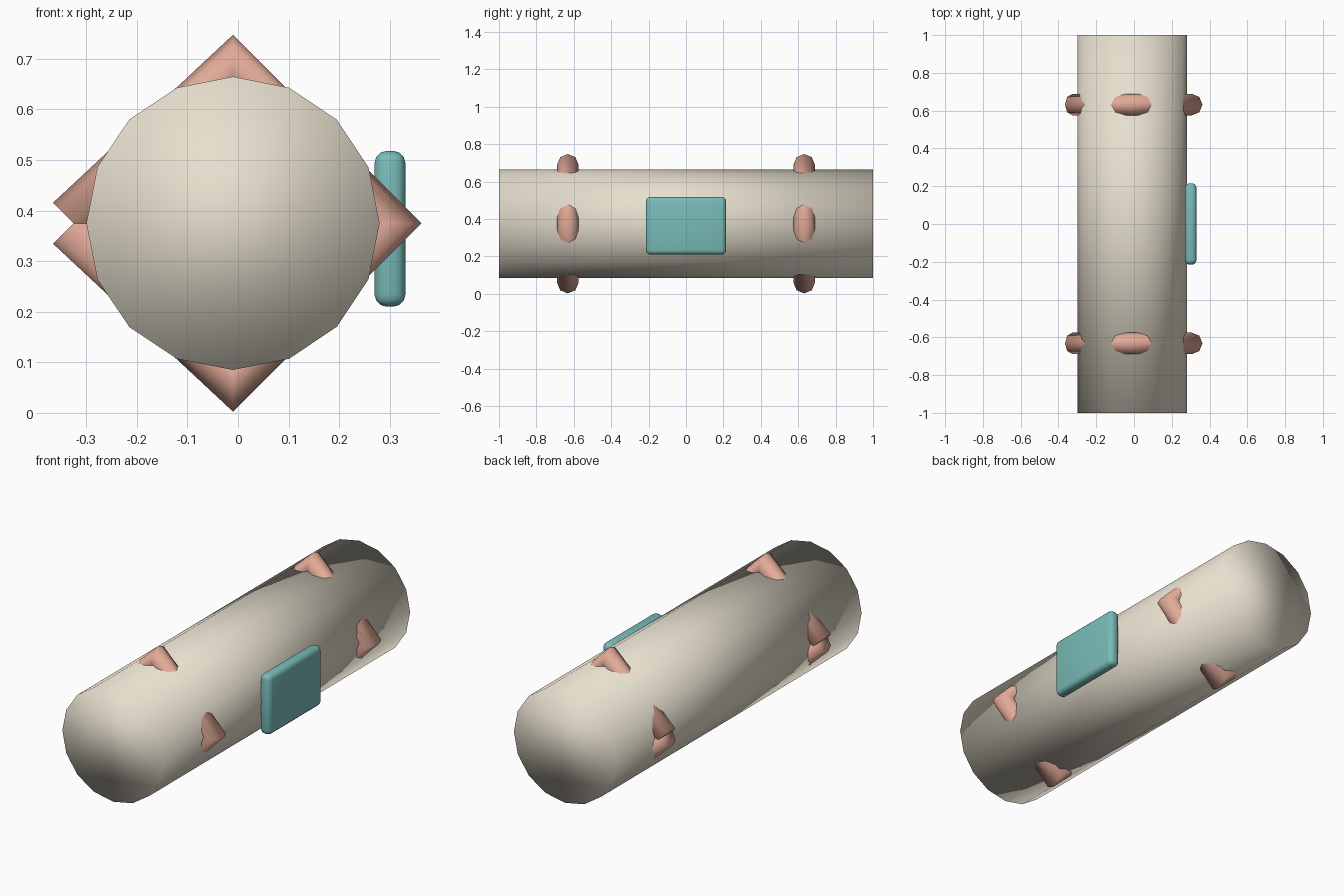
import bpy, bmesh
from math import pi, sin, cos
from mathutils import Vector, Matrix

if "Cube" in bpy.data.objects:
    bpy.data.objects.remove(bpy.data.objects["Cube"])

CX, CZ = -0.01, 0.375   # axis of the body


def material(name, rgb):
    m = bpy.data.materials.new(name)
    m.diffuse_color = (*rgb, 1)
    m.use_nodes = True
    m.node_tree.nodes["Principled BSDF"].inputs["Base Color"].default_value = m.diffuse_color
    return m


def add_object(name, bm, mat):
    bmesh.ops.recalc_face_normals(bm, faces=bm.faces)
    for f in bm.faces:
        f.smooth = True
    mesh = bpy.data.meshes.new(name)
    bm.to_mesh(mesh)
    bm.free()
    mesh.materials.append(mat)
    ob = bpy.data.objects.new(name, mesh)
    bpy.context.collection.objects.link(ob)
    return ob


beige = material("beige", (0.80, 0.74, 0.62))
coral = material("coral", (0.76, 0.40, 0.31))
teal = material("teal", (0.19, 0.50, 0.48))

# Body: 16-sided cylinder lying along y
bm = bmesh.new()
bmesh.ops.create_cone(bm, cap_ends=True, segments=16, radius1=0.29, radius2=0.29,
                      depth=2.0, matrix=Matrix.Translation((CX, 0, CZ)) @ Matrix.Rotation(pi / 2, 4, 'X'))
add_object("body", bm, beige)


# Straps: open four-sided loops of octagonal rod, ends meeting on the left
def strap(name, y, radius=0.315, rod=0.0575, sides=8):
    bm = bmesh.new()
    rings = []
    for i in range(5):
        a = pi - i * pi / 2
        centre = Vector((CX + radius * cos(a), y, CZ + radius * sin(a)))
        # end sections are square to the rod, the others lie on the corner bisector
        n = a + {0: -pi / 4, 4: pi / 4}.get(i, 0)
        out = Vector((cos(n), 0, sin(n)))
        rings.append([bm.verts.new(centre + rod * (out * cos(t) + Vector((0, 1, 0)) * sin(t)))
                      for t in (2 * pi * k / sides for k in range(sides))])
    for r0, r1 in zip(rings, rings[1:]):
        for k in range(sides):
            j = (k + 1) % sides
            bm.faces.new((r0[k], r0[j], r1[j], r1[k]))
    bm.faces.new(rings[0])
    bm.faces.new(rings[-1])
    return add_object(name, bm, coral)


strap("front_strap", -0.632)
strap("back_strap", 0.632)

# Side plate: rounded box on the right
bm = bmesh.new()
bmesh.ops.create_cube(bm, size=1, matrix=Matrix.Translation((0.3005, 0, 0.364))
                      @ Matrix.Diagonal((0.061, 0.43, 0.308, 1)))
bmesh.ops.bevel(bm, geom=bm.edges[:], offset=0.024, segments=3, profile=0.5, affect='EDGES')
add_object("side_plate", bm, teal)
